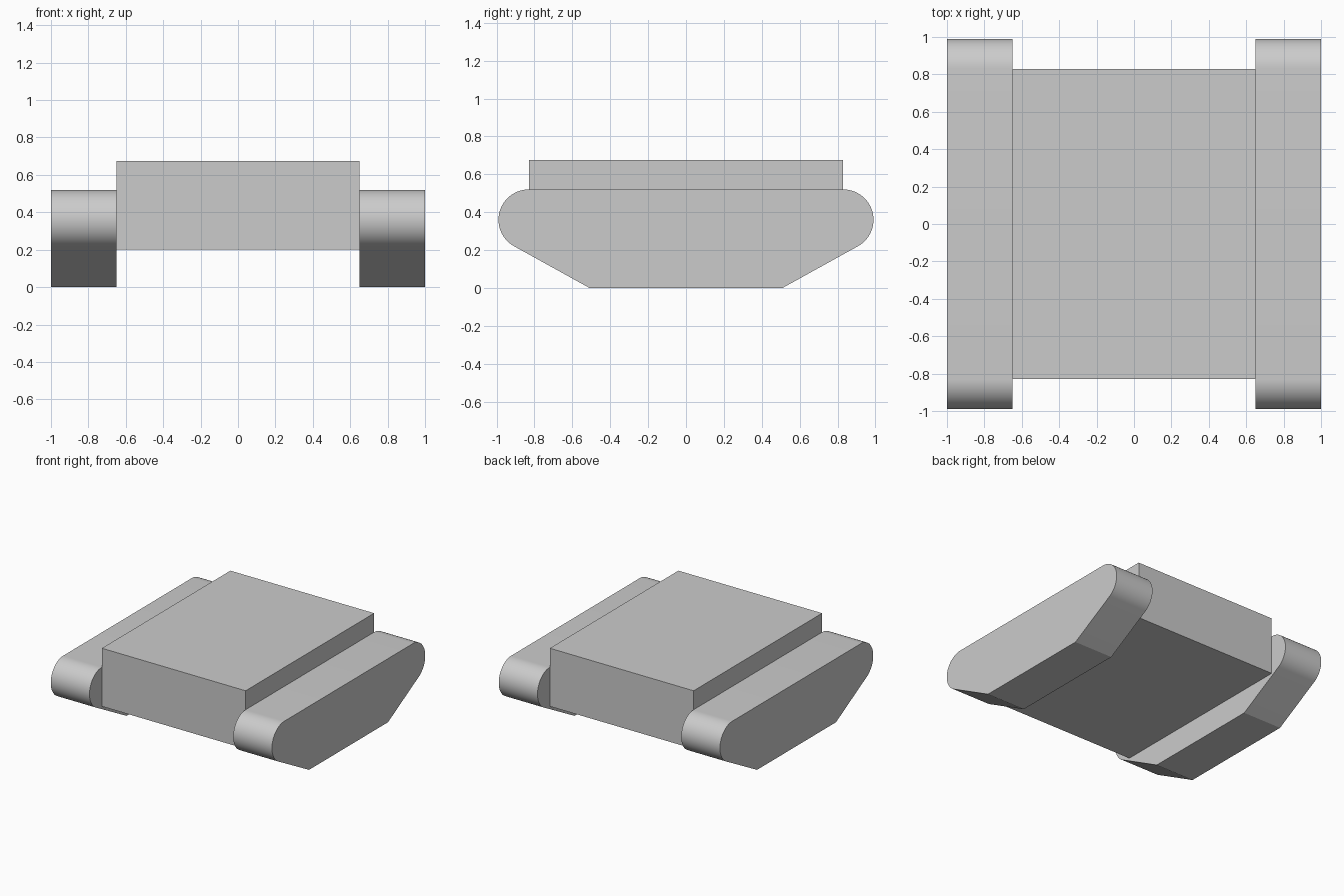
import bpy, bmesh, math

if "Cube" in bpy.data.objects:
    bpy.data.objects.remove(bpy.data.objects["Cube"], do_unlink=True)

grey = bpy.data.materials.new("light grey")
grey.use_nodes = True
COLOUR = (0.6, 0.6, 0.6, 1)
grey.diffuse_color = COLOUR
grey.node_tree.nodes["Principled BSDF"].inputs["Base Color"].default_value = COLOUR


def extrude_profile(name, profile, x0, x1):
    """Solid made by sweeping a closed (y, z) profile from x0 to x1."""
    bm = bmesh.new()
    face = bm.faces.new([bm.verts.new((x0, y, z)) for y, z in profile])
    swept = bmesh.ops.extrude_face_region(bm, geom=[face])["geom"]
    moved = [v for v in swept if isinstance(v, bmesh.types.BMVert)]
    bmesh.ops.translate(bm, verts=moved, vec=(x1 - x0, 0, 0))
    bmesh.ops.recalc_face_normals(bm, faces=bm.faces)
    mesh = bpy.data.meshes.new(name)
    bm.to_mesh(mesh)
    bm.free()
    mesh.materials.append(grey)
    obj = bpy.data.objects.new(name, mesh)
    bpy.context.collection.objects.link(obj)
    return obj


# Track outline: flat foot, sloped ends, rounded tips
RADIUS, TIP_Y, TIP_Z, FOOT_Y, STEPS = 0.16, 0.83, 0.36, 0.51, 32
dy, dz = TIP_Y - FOOT_Y, TIP_Z
slope = math.atan2(dz, dy) - math.asin(RADIUS / math.hypot(dy, dz))
start, end = slope - math.pi / 2, math.pi / 2
half = [(FOOT_Y, 0)]
for i in range(STEPS + 1):
    a = start + (end - start) * i / STEPS
    half.append((TIP_Y + RADIUS * math.cos(a), TIP_Z + RADIUS * math.sin(a)))
outline = half + [(-y, z) for y, z in reversed(half)]

# Left and right tracks
for name, side in (("left_track", 1), ("right_track", -1)):
    track = extrude_profile(name, outline, side * 0.65, side)
    bpy.ops.object.select_all(action="DESELECT")
    track.select_set(True)
    bpy.context.view_layer.objects.active = track
    bpy.ops.object.shade_smooth_by_angle(angle=math.radians(15))

# Box hull between the tracks
hull = [(-0.83, 0.2), (0.83, 0.2), (0.83, 0.675), (-0.83, 0.675)]
extrude_profile("hull", hull, -0.65, 0.65)
